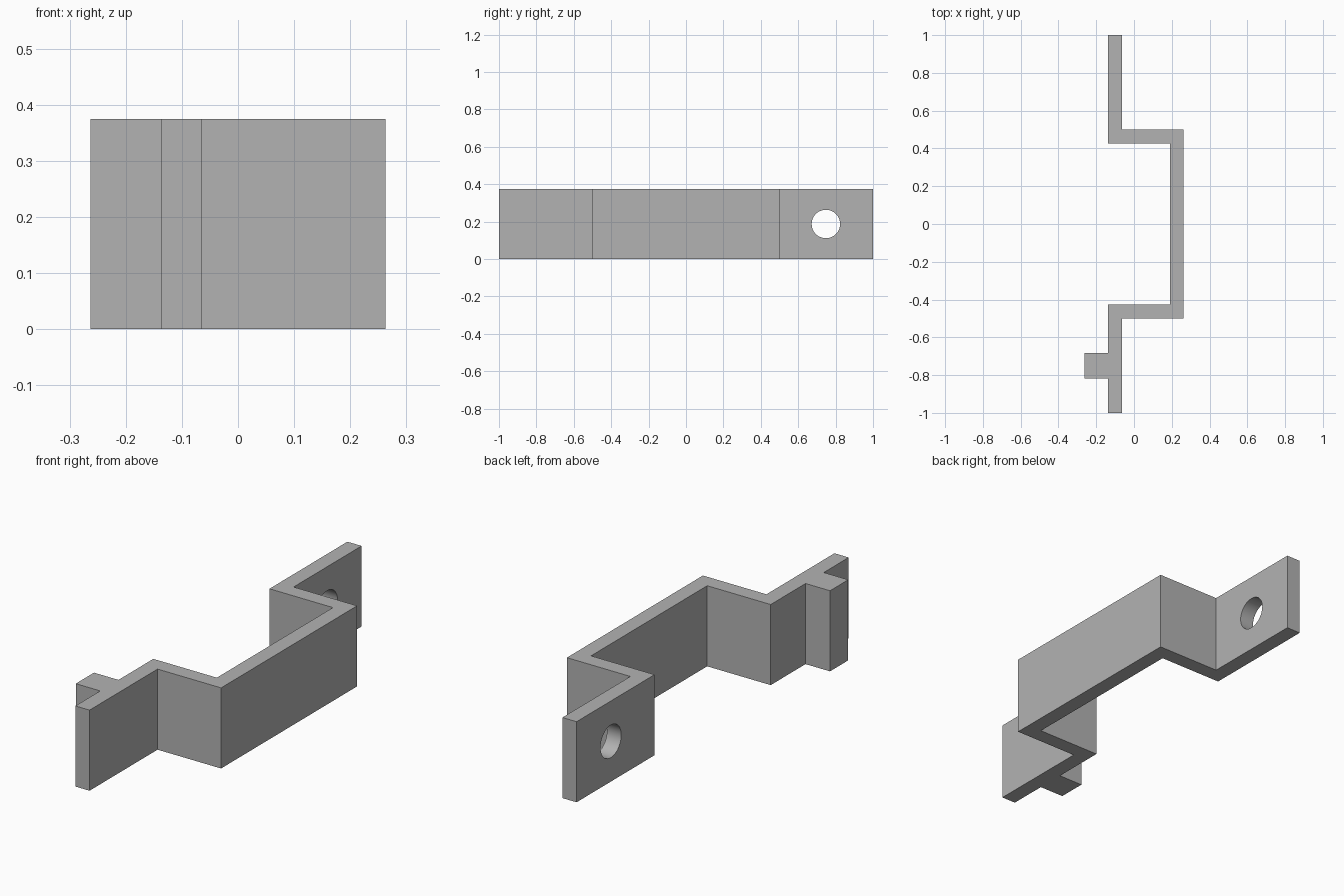
import bpy, bmesh
from mathutils import Matrix

if "Cube" in bpy.data.objects:
    bpy.data.objects.remove(bpy.data.objects["Cube"])

HEIGHT = 0.375

grey = bpy.data.materials.new("mid_grey")
grey.diffuse_color = (0.45, 0.45, 0.45, 1)
grey.use_nodes = True
grey.node_tree.nodes["Principled BSDF"].inputs["Base Color"].default_value = grey.diffuse_color

# Bracket outline seen from above: two flanges, two webs, a raised bridge and a stop rib
outline = [
    (-0.137, -1.0), (-0.064, -1.0), (-0.064, -0.5), (0.263, -0.5),
    (0.263, 0.5), (-0.064, 0.5), (-0.064, 1.0), (-0.137, 1.0),
    (-0.137, 0.427), (0.19, 0.427), (0.19, -0.427), (-0.137, -0.427),
    (-0.137, -0.683), (-0.263, -0.683), (-0.263, -0.817), (-0.137, -0.817),
]


def make_object(name, bm):
    bmesh.ops.recalc_face_normals(bm, faces=bm.faces)
    mesh = bpy.data.meshes.new(name)
    bm.to_mesh(mesh)
    bm.free()
    mesh.materials.append(grey)
    obj = bpy.data.objects.new(name, mesh)
    bpy.context.collection.objects.link(obj)
    return obj


# Bracket strip, extruded upwards
bm = bmesh.new()
face = bm.faces.new([bm.verts.new((x, y, 0)) for x, y in outline])
ext = bmesh.ops.extrude_face_region(bm, geom=[face])
top = [v for v in ext["geom"] if isinstance(v, bmesh.types.BMVert)]
bmesh.ops.translate(bm, verts=top, vec=(0, 0, HEIGHT))
bracket = make_object("bracket", bm)

# Round screw hole through the back flange
bm = bmesh.new()
place = Matrix.Translation((-0.1, 0.748, HEIGHT / 2)) @ Matrix.Rotation(1.5707963, 4, 'Y')
bmesh.ops.create_cone(bm, cap_ends=True, segments=48, radius1=0.076,
                      radius2=0.076, depth=0.2, matrix=place)
for f in bm.faces:
    f.smooth = len(f.verts) == 4
cutter = make_object("hole_cutter", bm)

cut = bracket.modifiers.new("screw_hole", 'BOOLEAN')
cut.operation = 'DIFFERENCE'
cut.solver = 'EXACT'
cut.object = cutter
bpy.context.view_layer.objects.active = bracket
bracket.select_set(True)
bpy.ops.object.modifier_apply(modifier=cut.name)
bpy.data.objects.remove(cutter)

# Smooth hole wall, crisp edges elsewhere
bpy.ops.object.shade_smooth_by_angle(angle=0.52)
